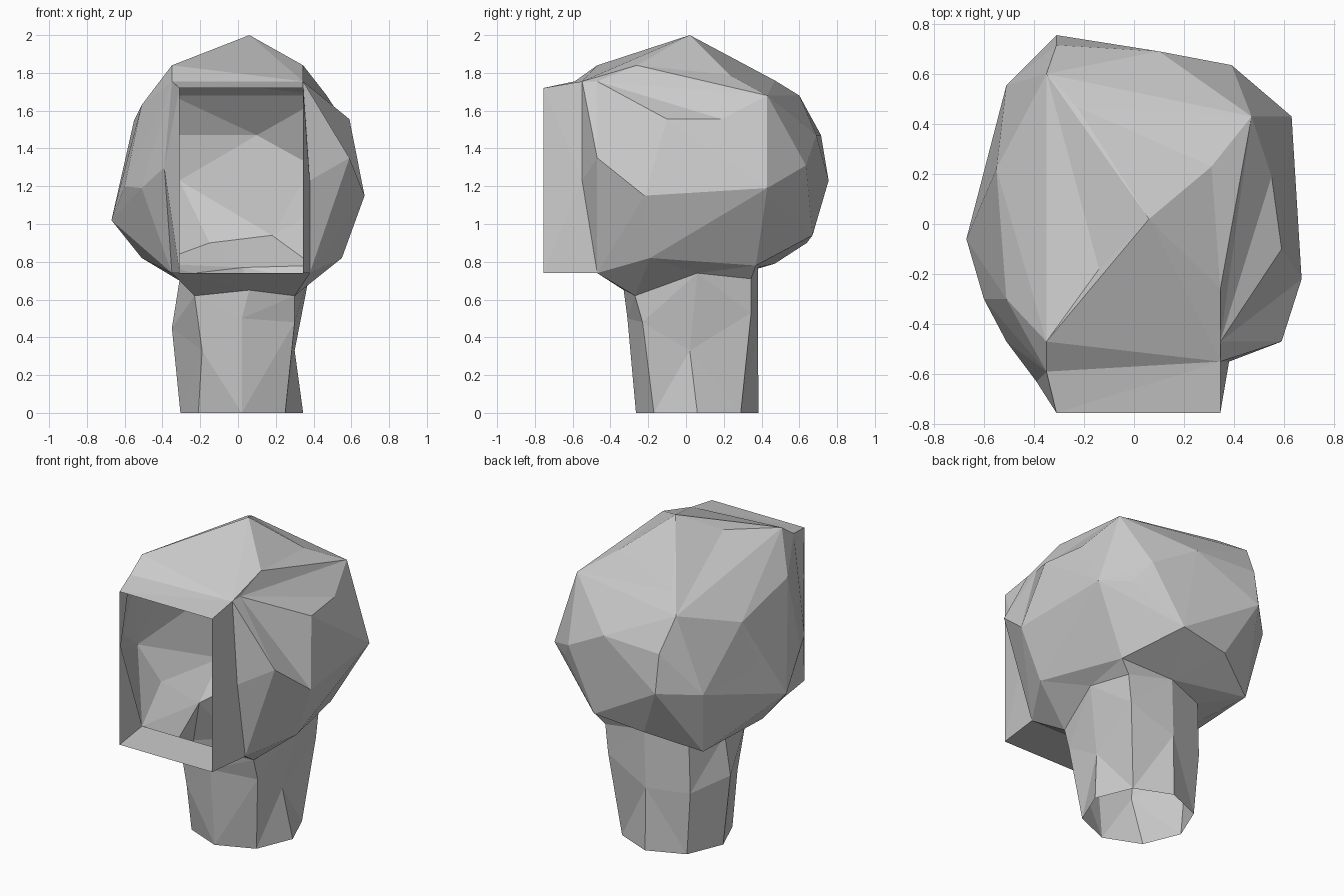
import bpy
import bmesh
import math
from mathutils import Vector
from mathutils.geometry import closest_point_on_tri

default_cube = bpy.data.objects.get("Cube")
if default_cube:
    bpy.data.objects.remove(default_cube, do_unlink=True)

# One plain grey for the whole model
grey = bpy.data.materials.new("plain_grey")
grey.use_nodes = True
colour = (0.6, 0.6, 0.6, 1)
grey.diffuse_color = colour
grey.node_tree.nodes["Principled BSDF"].inputs["Base Color"].default_value = colour


def finish(name, bm):
    """Turn a bmesh into a flat shaded object."""
    mesh = bpy.data.meshes.new(name)
    bm.to_mesh(mesh)
    bm.free()
    mesh.materials.append(grey)
    obj = bpy.data.objects.new(name, mesh)
    bpy.context.collection.objects.link(obj)
    return obj


def loft(name, rings):
    """Join closed rings of equal length into an open tube."""
    bm = bmesh.new()
    loops = [[bm.verts.new(point) for point in ring] for ring in rings]
    for lower, upper in zip(loops, loops[1:]):
        count = len(lower)
        for i in range(count):
            j = (i + 1) % count
            bm.faces.new((lower[i], lower[j], upper[j], upper[i]))
    bmesh.ops.triangulate(bm, faces=bm.faces[:])
    bmesh.ops.recalc_face_normals(bm, faces=bm.faces[:])
    return finish(name, bm)


def octagon(cx, cy, radius, height, tilt=0):
    """Eight-sided ring whose height can rise towards the back."""
    ring = []
    for i in range(8):
        angle = math.tau * i / 8
        rise = tilt * (1 + math.sin(angle)) / 2
        ring.append((cx + radius * math.cos(angle),
                     cy + radius * math.sin(angle), height + rise))
    return ring


def dent(bm, vert):
    """Work a vertex into the nearest face of the shell."""
    def gap(face):
        corners = [corner.co for corner in face.verts]
        return (closest_point_on_tri(vert.co, *corners) - vert.co).length
    face = min(bm.faces, key=gap)
    corners = list(face.verts)
    bm.faces.remove(face)
    for i in range(3):
        bm.faces.new((corners[i], corners[(i + 1) % 3], vert))


def crease(bm, first, second):
    """Turn the edge between two triangles so that it joins two vertices."""
    for edge in bm.edges:
        if len(edge.link_faces) == 2:
            tips = {v for face in edge.link_faces for v in face.verts}
            if tips - set(edge.verts) == {first, second}:
                bmesh.utils.edge_rotate(edge, False)
                return


# Borders shared by the separate parts
neck_top = [(.38, .06, .74), (.33, .345, .71), (.03, .38, .77), (-.23, .3, .74),
            (-.31, .05, .7), (-.23, -.27, .62), (.06, -.33, .65), (.3, -.27, .62)]
opening = [(.345, -.55, 1.755), (.38, -.55, 1.23), (.38, -.47, .74),
           (-.35, -.47, .74), (-.39, -.63, 1.3), (-.35, -.59, 1.755)]

# Corners of the faceted head
crown = dict(peak=(.06, .02, 2), ridge=(-.14, -.18, 1.88),
             left_top=(.345, -.26, 1.84), right_top=(-.35, -.47, 1.84),
             brow=(.345, -.47, 1.755), hollow=(-.23, .47, 1.76),
             saddle=(.31, .23, 1.79), left_rear=(.47, .43, 1.68),
             right_rear=(-.35, .6, 1.68))
left_flank = dict(temple=(.59, -.1, 1.555), upper=(.55, .19, 1.555),
                  cheek=(.59, -.47, 1.35), middle=(.67, -.22, 1.15),
                  ear=(.63, .43, 1.19), notch=(.47, .55, 1.19),
                  jaw=(.55, -.19, .82))
back = [(.39, .635, 1.31), (-.31, .755, 1.23), (.1, .69, 1.47),
        (-.31, .715, 1.47), (.18, .67, .94), (-.15, .64, .9)]
right_flank = [(-.51, .555, 1.2), (-.55, .22, 1.55), (-.67, -.06, 1.02),
               (-.6, -.3, 1.2), (-.51, -.3, 1.63), (-.51, -.47, 1.19),
               (-.6, .13, 1.25), (-.51, -.05, .82)]
underside = [(.4, .37, .78), (-.45, .47, .79)]

# Head: stretch a shell over the corners
bm = bmesh.new()
named = {name: bm.verts.new(point)
         for name, point in (crown | left_flank).items()}
for point in back + right_flank + underside:
    bm.verts.new(point)
mouth = [bm.verts.new(point) for point in opening]
collar = [bm.verts.new(point) for point in octagon(.03, .06, .345, .62, tilt=.13)]
bmesh.ops.convex_hull(bm, input=bm.verts[:])
bmesh.ops.triangulate(bm, faces=bm.faces[:])
bmesh.ops.recalc_face_normals(bm, faces=bm.faces[:])

# Leave the head hollow at the front opening and above the neck
holes = [face for face in bm.faces
         if any(set(face.verts) <= set(border) for border in (mouth, collar))]
bmesh.ops.delete(bm, geom=holes, context="FACES_ONLY")
stray = [edge for edge in bm.edges if not edge.link_faces]
for edge in stray:
    bm.edges.remove(edge)
for vert, point in zip(collar, neck_top):
    vert.co = Vector(point)

# Sink the remaining corners into the shell and set the hard folds
for vert in [v for v in bm.verts if not v.link_faces]:
    dent(bm, vert)
named["mouth_left"], named["mouth_right"] = mouth[0], mouth[-1]
folds = """brow-temple brow-left_rear brow-upper brow-cheek brow-middle
brow-right_top brow-mouth_right ridge-brow ridge-right_rear hollow-left_rear
hollow-right_top saddle-left_top saddle-hollow upper-notch temple-ear"""
for fold in folds.split() * 2:
    crease(bm, *(named[name] for name in fold.split("-")))
finish("head_shell", bm)

# Square hood standing forward of the opening
front = -.755
hood_front = [(side, front, height)
              for side, heights in ((.345, (1.72, 1.2, .74)),
                                    (-.31, (.74, 1.3, 1.72)))
              for height in heights]
loft("front_hood", [opening, hood_front])

# Eight-sided open neck with an uneven waist
waist = [(.3, .02, .33), (.31, .345, .53), (.02, .38, .4), (-.24, .3, .4),
         (-.35, .05, .45), (-.19, -.25, .33), (.02, -.31, .5), (.3, -.23, .48)]
loft("neck", [octagon(.02, .06, .325, 0), waist, neck_top])
